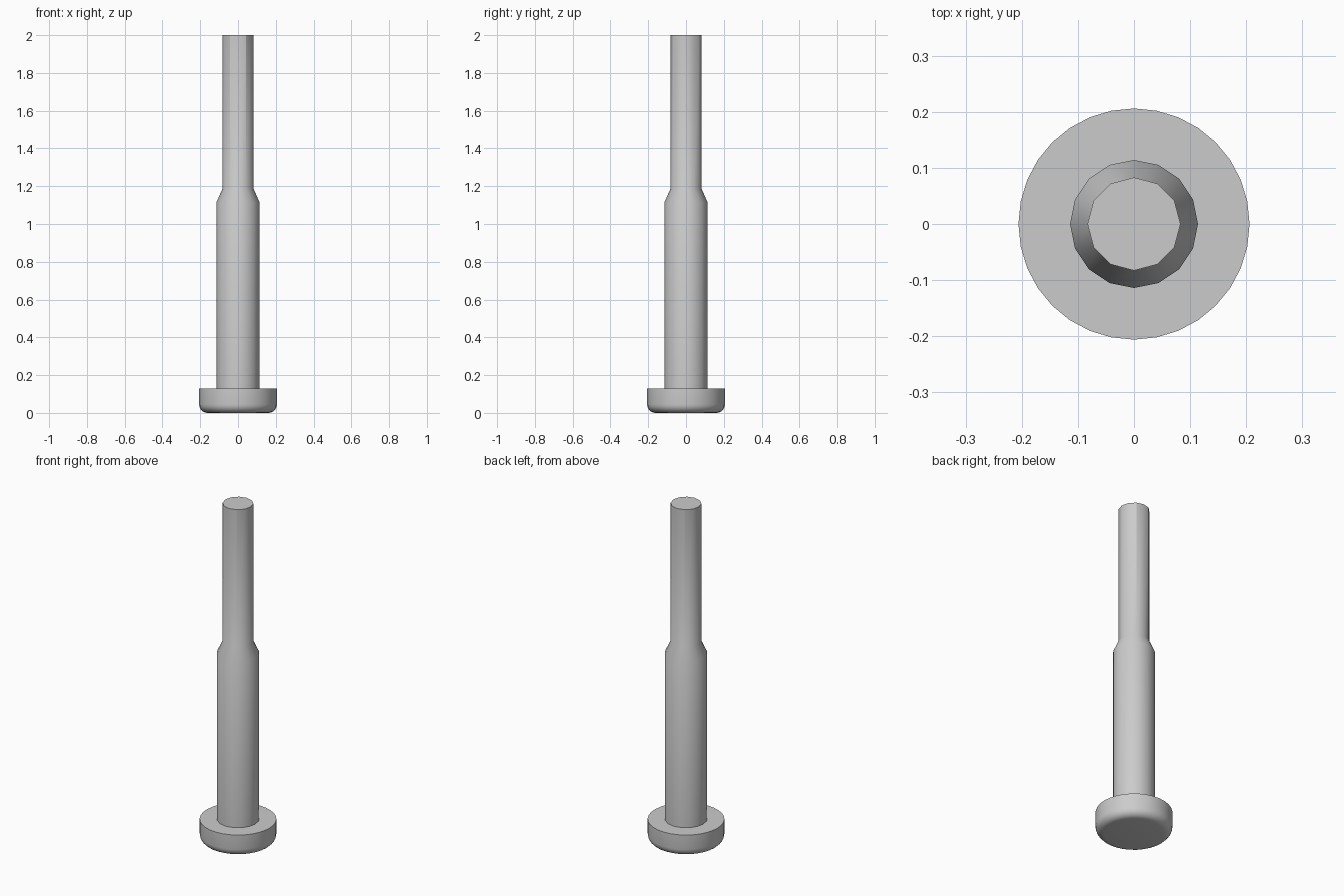
import bpy, bmesh, math

cube = bpy.data.objects.get("Cube")
if cube:
    bpy.data.objects.remove(cube, do_unlink=True)

steel = bpy.data.materials.new("light_grey_steel")
steel.use_nodes = True
GREY = (0.6, 0.6, 0.6, 1)
steel.diffuse_color = GREY
steel.node_tree.nodes["Principled BSDF"].inputs["Base Color"].default_value = GREY


def ring(bm, radius, z, sides):
    """Closed loop of edges with a corner on each axis."""
    angles = [2 * math.pi * i / sides for i in range(sides)]
    verts = [bm.verts.new((radius * math.cos(a), radius * math.sin(a), z)) for a in angles]
    return [bm.edges.new((verts[i], verts[(i + 1) % sides])) for i in range(sides)]


def turned_part(name, profile):
    """Skin rings of (radius, z, sides) from bottom to top and cap both ends."""
    bm = bmesh.new()
    rings = [ring(bm, *step) for step in profile]
    for low, high in zip(rings, rings[1:]):
        bmesh.ops.bridge_loops(bm, edges=low + high)
    for end in (rings[0], rings[-1]):
        bmesh.ops.contextual_create(bm, geom=end)
    bmesh.ops.recalc_face_normals(bm, faces=bm.faces)
    mesh = bpy.data.meshes.new(name)
    bm.to_mesh(mesh)
    bm.free()
    mesh.materials.append(steel)
    part = bpy.data.objects.new(name, mesh)
    bpy.context.collection.objects.link(part)
    bpy.ops.object.select_all(action='DESELECT')
    part.select_set(True)
    bpy.context.view_layer.objects.active = part
    bpy.ops.object.shade_smooth_by_angle(angle=math.radians(30))
    return part


# Flat head with a rounded lower rim
HEAD_R, HEAD_H, ROUND = 0.206, 0.13, 0.045
STEPS = 5
rim = []
for i in range(STEPS + 1):
    a = math.pi / 2 * i / STEPS
    rim.append((HEAD_R - ROUND + ROUND * math.sin(a), ROUND - ROUND * math.cos(a), 32))
turned_part("head", rim + [(HEAD_R, HEAD_H, 32)])

# Thick shank tapering into the thin pin
turned_part("shank", [
    (0.114, HEAD_H - 0.01, 16),
    (0.114, 1.115, 16),
    (0.083, 1.185, 12),
    (0.083, 2.0, 12),
])
